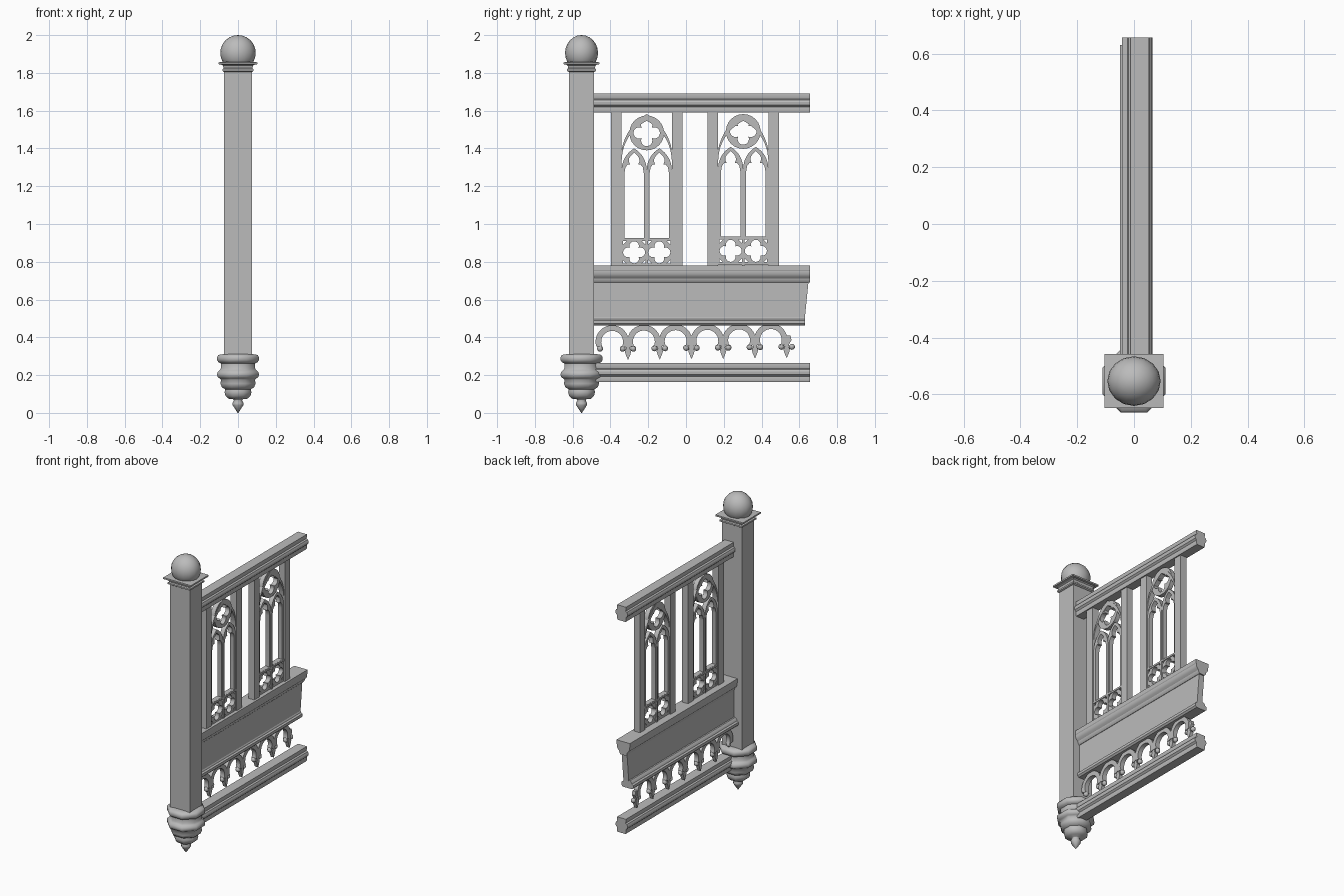
import bpy, bmesh, math
from mathutils import Matrix

if "Cube" in bpy.data.objects:
    bpy.data.objects.remove(bpy.data.objects["Cube"])

stone = bpy.data.materials.new("grey_stone")
stone.diffuse_color = (0.5, 0.5, 0.5, 1)
stone.use_nodes = True
stone.node_tree.nodes["Principled BSDF"].inputs["Base Color"].default_value = stone.diffuse_color
PY = -0.553          # post centre in y
RX = 0.02            # railing centre in x


def finish(name, mesh, angle=30):
    ob = bpy.data.objects.new(name, mesh)
    bpy.context.collection.objects.link(ob)
    mesh.materials.clear()
    mesh.materials.append(stone)
    bpy.ops.object.select_all(action='DESELECT')
    ob.select_set(True)
    bpy.context.view_layer.objects.active = ob
    bpy.ops.object.shade_smooth_by_angle(angle=math.radians(angle))
    return ob


def from_bm(name, bm, angle=30):
    bmesh.ops.recalc_face_normals(bm, faces=bm.faces)
    me = bpy.data.meshes.new(name)
    bm.to_mesh(me)
    bm.free()
    return finish(name, me, angle)


def turned(name, profile, n, sy=1.0, angle=30):
    """Stack of n-sided rings; radius is measured to the flat sides."""
    bm = bmesh.new()
    rings = []
    for r, z in profile:
        r /= math.cos(math.pi / n)
        a = [2 * math.pi * (i + 0.5) / n for i in range(n)]
        rings.append([bm.verts.new((r * math.cos(t), PY + sy * r * math.sin(t), z)) for t in a])
    for lo, hi in zip(rings, rings[1:]):
        for i in range(n):
            j = (i + 1) % n
            bm.faces.new((lo[i], lo[j], hi[j], hi[i]))
    bm.faces.new(rings[0])
    bm.faces.new(rings[-1])
    return from_bm(name, bm, angle)


def rail(name, x, half, y1, slant=0.0):
    """Mirrored moulding section (half width, z) run along y."""
    sec = [(x + w, z) for w, z in half] + [(x - w, z) for w, z in reversed(half)]
    zt = max(z for _, z in half)
    bm = bmesh.new()
    a = [bm.verts.new((px, -0.52, z)) for px, z in sec]
    b = [bm.verts.new((px, y1 + slant * (z - zt), z)) for px, z in sec]
    for i in range(len(sec)):
        j = (i + 1) % len(sec)
        bm.faces.new((a[i], a[j], b[j], b[i]))
    bm.faces.new(a)
    bm.faces.new(b)
    return from_bm(name, bm)


def plate(name, loops, y, z, x, thick):
    """Flat pierced plate in the y-z plane; inner loops become holes."""
    cu = bpy.data.curves.new(name, 'CURVE')
    cu.dimensions = '2D'
    cu.fill_mode = 'BOTH'
    cu.extrude = thick / 2
    for pts in loops:
        sp = cu.splines.new('POLY')
        sp.points.add(len(pts) - 1)
        for p, (u, v) in zip(sp.points, pts):
            p.co = (u, v, 0, 1)
        sp.use_cyclic_u = True
    tmp = bpy.data.objects.new("tmp", cu)
    bpy.context.collection.objects.link(tmp)
    dg = bpy.context.evaluated_depsgraph_get()
    me = bpy.data.meshes.new_from_object(tmp.evaluated_get(dg))
    bpy.data.objects.remove(tmp)
    me.transform(Matrix(((0, 0, 1, x), (1, 0, 0, y), (0, 1, 0, z), (0, 0, 0, 1))))
    me.name = name
    return finish(name, me)


def box(name, x, y, z, sx, sy, sz):
    bm = bmesh.new()
    bmesh.ops.create_cube(bm, size=1, matrix=Matrix.Translation((x, y, z)) @ Matrix.Diagonal((sx, sy, sz, 1)))
    return from_bm(name, bm)


def ball(name, x, y, z, r, seg=16, sy=1.0):
    bm = bmesh.new()
    bmesh.ops.create_uvsphere(bm, u_segments=seg, v_segments=seg * 3 // 4, radius=r,
                              matrix=Matrix.Translation((x, y, z)) @ Matrix.Diagonal((1, sy, 1, 1)))
    return from_bm(name, bm, 60)


def arc(cx, cz, r, a0, a1, n=12):
    return [(cx + r * math.cos(math.radians(a0 + (a1 - a0) * i / n)),
             cz + r * math.sin(math.radians(a0 + (a1 - a0) * i / n))) for i in range(n + 1)]


def pointed(c, w, zs, n=8):
    """Equilateral pointed arch from its left springing to its right one."""
    return arc(c + w, zs, 2 * w, 180, 120, n) + arc(c - w, zs, 2 * w, 60, 0, n)[1:]


def quatrefoil(cx, cz, d, r, n=48):
    pts = []
    for i in range(n):
        t = 2 * math.pi * i / n
        p = (t + math.pi / 4) % (math.pi / 2) - math.pi / 4
        q = d * math.cos(p) + math.sqrt(max(0, r * r - (d * math.sin(p)) ** 2))
        pts.append((cx + q * math.cos(t), cz + q * math.sin(t)))
    return pts


# Corner post with cap, ball and turned drop
turned("post", [(0.074, 0.28), (0.074, 1.83)], 4, 0.88)
turned("post_cap", [(0.074, 1.805), (0.083, 1.81), (0.083, 1.82), (0.076, 1.825), (0.08, 1.838),
                    (0.088, 1.844), (0.103, 1.846), (0.103, 1.856), (0.05, 1.86)], 4, 0.92)
ball("post_ball", 0, PY, 1.906, 0.094, 16, 0.93)
drop = [(0.002, 0.0), (0.028, 0.04), (0.03, 0.052), (0.022, 0.066), (0.025, 0.072), (0.05, 0.075),
        (0.066, 0.09), (0.071, 0.11), (0.068, 0.125), (0.085, 0.135), (0.093, 0.155), (0.09, 0.175),
        (0.098, 0.183), (0.108, 0.19), (0.111, 0.203), (0.108, 0.217), (0.098, 0.225), (0.091, 0.235),
        (0.091, 0.262), (0.104, 0.268), (0.111, 0.28), (0.111, 0.295), (0.104, 0.307), (0.074, 0.312)]
turned("post_drop", drop, 8, 1.0, 60)

# Moulded top and bottom rails
section = [(0.03, 0.0), (0.034, 0.012), (0.032, 0.03), (0.043, 0.04), (0.045, 0.055),
           (0.04, 0.067), (0.03, 0.072), (0.034, 0.085), (0.033, 0.1)]
for name, z0 in (("top_rail", 1.59), ("bottom_rail", 0.163)):
    rail(name, RX, [(w, z0 + z) for w, z in section], 0.657)

# Solid middle panel between two mouldings
rail("panel_board", 0.005, [(0.02, 0.5), (0.02, 0.71)], 0.65, 0.1)
rail("panel_upper_moulding", 0.008, [(0.02, 0.69), (0.028, 0.7), (0.03, 0.712), (0.04, 0.722),
                                     (0.047, 0.735), (0.047, 0.75), (0.05, 0.755), (0.05, 0.78)], 0.657)
rail("panel_lower_moulding", -0.005, [(0.035, 0.462), (0.045, 0.472), (0.045, 0.49),
                                      (0.034, 0.496), (0.03, 0.506), (0.02, 0.515)], 0.63)

# Traceried windows with a stile on each side
trefoil_right = [(0.051, 0.925), (0.051, 1.27), (0.046, 1.3), (0.034, 1.315), (0.022, 1.316),
                 (0.028, 1.332), (0.026, 1.35), (0.014, 1.365)]
for side, cy, lift in (("near", -0.208, 0.0), ("far", 0.303, 0.008)):
    for k in (-1, 1):
        box(f"{side}_stile", RX, cy + k * 0.162, 1.185, 0.045, 0.056, 0.83)
    W = 0.0665
    outline = [(-2 * W, 0.775)] + pointed(-W, W, 1.285) + pointed(W, W, 1.285)[1:] + [(2 * W, 0.775)]
    holes = []
    for c in (-W, W):
        holes.append([(c + u, v) for u, v in trefoil_right] + [(c, 1.378)]
                     + [(c - u, v) for u, v in reversed(trefoil_right)])
        holes.append(quatrefoil(c, 0.85, 0.033, 0.0255))
        for sx in (-1, 1):
            for sz in (-1, 1):
                px, pz = c + sx * 0.06, 0.85 + sz * 0.06
                holes.append([(px, pz), (px - sx * 0.02, pz), (px, pz - sz * 0.02)])
    plate(f"{side}_lancets", [outline] + holes, cy, lift, RX, 0.03)
    box(f"{side}_mullion", RX, cy, 1.03, 0.04, 0.014, 0.51)
    box(f"{side}_transom", RX, cy, 0.918 + lift, 0.04, 0.266, 0.012)
    big = pointed(0, 0.137, 1.345, 12)
    inner = [(u * 0.96, 1.34 + (v - 1.345) * 0.87) for u, v in reversed(big)]
    plate(f"{side}_arch", [big + inner], cy, 0, RX, 0.034)
    plate(f"{side}_rose", [arc(0, 1.482, 0.092, 0, 345, 23), quatrefoil(0, 1.482, 0.04, 0.03)],
          cy, lift, RX, 0.03)

# Hanging row of small arches with pendants and knobs
pitch = 0.168
pendant = [(0.02, 0.4), (0.026, 0.375), (0.013, 0.355), (0.01, 0.34), (0.017, 0.325), (0.012, 0.308)]
for i in range(6):
    y, dz = -0.391 + pitch * i, 0.002 * i
    plate("valance_arch", [arc(0, 0.376, 0.088, -15, 195, 18) + arc(0, 0.376, 0.058, 210, -30, 18)],
          y, dz, 0, 0.03)
    yp = y + pitch / 2
    loop = pendant + [(0, 0.28)] + [(-u, v) for u, v in reversed(pendant)]
    plate("valance_pendant", [loop], yp, dz, 0, 0.024)
    for k in (-1, 1):
        ball("valance_knob", 0, yp + k * 0.028, 0.34 + dz, 0.016, 10)
ball("valance_knob", 0, -0.455, 0.34, 0.016, 10)
